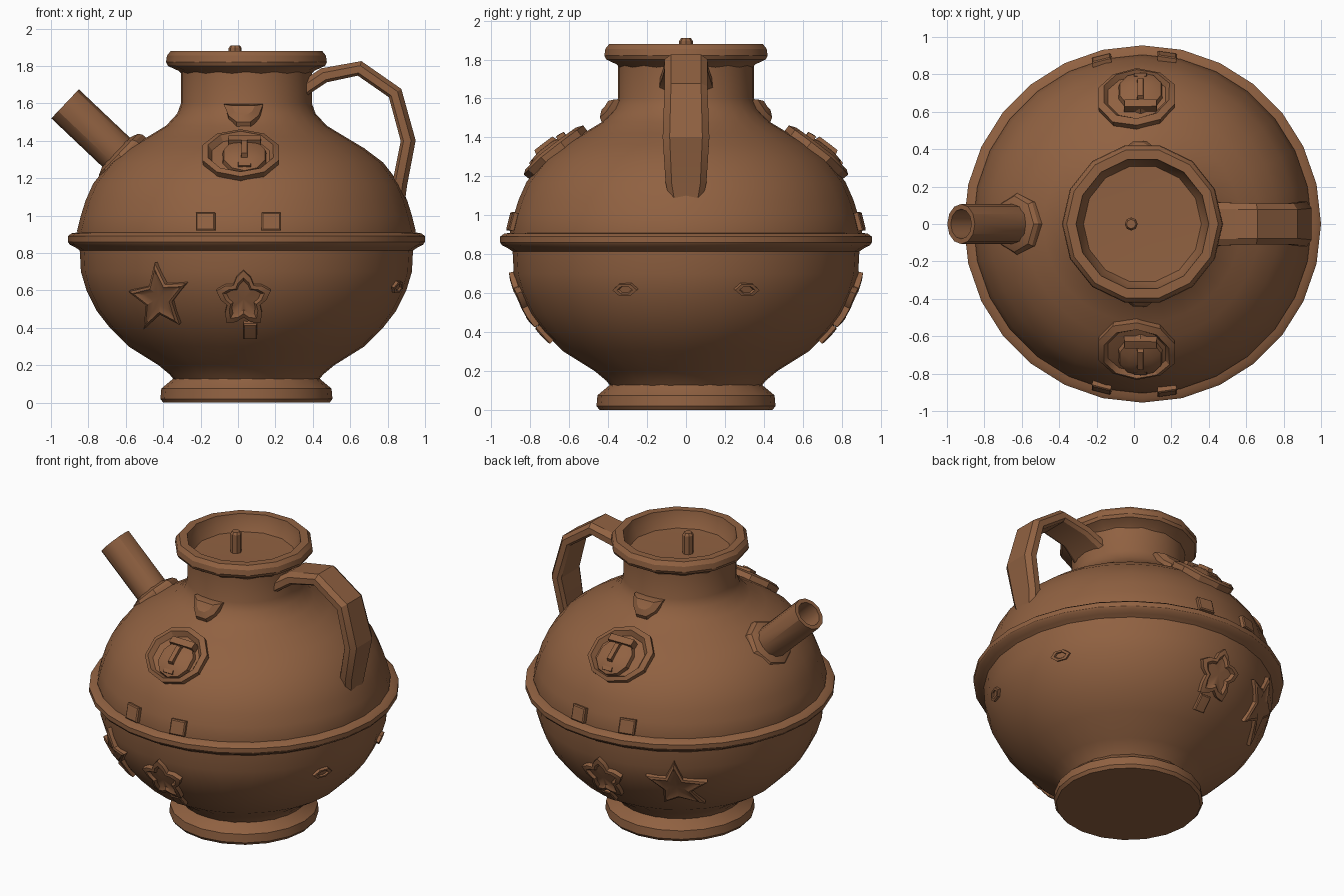
import bpy, bmesh, math
from mathutils import Vector, Matrix

if "Cube" in bpy.data.objects:
    bpy.data.objects.remove(bpy.data.objects["Cube"])

CX = 0.045  # pot axis
clay = bpy.data.materials.new("brown_clay")
clay.diffuse_color = (0.28, 0.12, 0.053, 1)
clay.use_nodes = True
clay.node_tree.nodes["Principled BSDF"].inputs["Base Color"].default_value = clay.diffuse_color


def finish(name, bm, angle=30):
    bmesh.ops.remove_doubles(bm, verts=bm.verts, dist=1e-5)
    bmesh.ops.recalc_face_normals(bm, faces=bm.faces)
    me = bpy.data.meshes.new(name)
    bm.to_mesh(me)
    bm.free()
    me.materials.append(clay)
    ob = bpy.data.objects.new(name, me)
    bpy.context.collection.objects.link(ob)
    bpy.ops.object.select_all(action='DESELECT')
    bpy.context.view_layer.objects.active = ob
    ob.select_set(True)
    bpy.ops.object.shade_smooth_by_angle(angle=math.radians(angle))
    return ob


def skin(bm, rings, closed=False):
    """Bridge rings of points with quads and cap both ends."""
    vs = [[bm.verts.new(p) for p in r] for r in rings]
    n = len(vs[0])
    for a, b in zip(vs, vs[1:]):
        for i in range(n):
            bm.faces.new((a[i], a[(i + 1) % n], b[(i + 1) % n], b[i]))
    return vs


def lathe(name, profile, segs, mat, angle=30):
    bm = bmesh.new()
    rings = [[mat @ Vector((max(r, 0.002) * math.cos(2 * math.pi * i / segs),
                            max(r, 0.002) * math.sin(2 * math.pi * i / segs), z))
              for i in range(segs)] for r, z in profile]
    vs = skin(bm, rings)
    bm.faces.new(vs[0])
    bm.faces.new(vs[-1])
    return finish(name, bm, angle)


AXIS = Matrix.Translation((CX, 0, 0))
BODY = [(.37, .10), (.41, .15), (.47, .20), (.63, .30), (.73, .40), (.80, .49), (.855, .60),
        (.885, .70), (.89, .80), (.905, .92), (.885, 1.0), (.86, 1.08), (.82, 1.17), (.73, 1.285),
        (.63, 1.36), (.53, 1.42), (.43, 1.48), (.37, 1.545), (.35, 1.60), (.35, 1.77)]

# main vessel, foot, waist band and lip
lathe("body", BODY, 28, AXIS)
lathe("foot", [(.445, 0), (.46, .02), (.455, .075), (.395, .125), (.38, .15)], 20, AXIS)
lathe("waist_band", [(.87, .80), (.915, .83), (.945, .845), (.955, .86), (.955, .89),
                     (.935, .905), (.87, .915)], 28, AXIS)
lathe("lip", [(.34, 1.75), (.365, 1.775), (.42, 1.80), (.43, 1.82), (.425, 1.855), (.405, 1.88),
              (.355, 1.88), (.345, 1.83), (.315, 1.775), (.2, 1.772), (0, 1.771)], 14, AXIS)
lathe("centre_knob", [(.035, 1.70), (.035, 1.895), (.025, 1.91)], 8,
      Matrix.Translation((-.015, 0, 0)))

# hollow spout with a flared collar
direction = Vector((-.726, 0, .688))
spout_mat = (Matrix.Translation((-.60, 0, 1.29)) @
             direction.to_track_quat('Z', 'Y').to_matrix().to_4x4())
lathe("spout", [(.10, -.06), (.107, .06), (.107, .447), (.08, .447), (.075, .12), (0, .12)],
      12, spout_mat)
lathe("spout_collar", [(.17, -.06), (.165, .035), (.15, .055), (.10, .075)], 8, spout_mat)

# strap handle swept through a short path: x, z, half width
path = [(.34, 1.67, .14), (.46, 1.75, .115), (.65, 1.787, .11), (.84, 1.655, .11),
        (.91, 1.40, .12), (.865, 1.17, .105), (.85, 1.06, .08)]
bm = bmesh.new()
rings = []
for i, (x, z, w) in enumerate(path):
    a, b = path[max(i - 1, 0)], path[min(i + 1, len(path) - 1)]
    t = Vector((b[0] - a[0], 0, b[1] - a[1])).normalized()
    out = Vector((-t.z, 0, t.x))
    section = [(-1, -.025), (-.8, -.04), (.8, -.04), (1, -.025),
               (1, .015), (.7, .04), (-.7, .04), (-1, .015)]
    rings.append([Vector((x, w * s, z)) + out * o for s, o in section])
vs = skin(bm, rings)
bm.faces.new(vs[0])
bm.faces.new(vs[-1])
finish("handle", bm, 25)


# reliefs: flat outlines projected onto the vessel wall
def radius(z):
    for (r0, z0), (r1, z1) in zip(BODY, BODY[1:]):
        if z0 <= z <= z1:
            return r0 + (r1 - r0) * (z - z0) / (z1 - z0)
    return BODY[-1][0]


def on_wall(u, z, h, side):
    r = radius(z)
    d = math.sqrt(max(r * r - u * u, 0))
    slope = (radius(z + .04) - radius(z - .04)) / .08
    n = Vector((u / r, d / r, -slope)).normalized() * h
    p = Vector((u, d, z)) + n
    if side == "right":
        return Vector((CX + p.y, p.x, p.z))
    return Vector((CX + p.x, p.y * (-1 if side == "front" else 1), p.z))


def relief(name, centre, outline, steps, side):
    """steps: (scale of outline, height above wall), outside to inside."""
    bm = bmesh.new()
    cu, cz = centre
    rings = [[on_wall(cu + u * s, cz + z * s, h, side) for u, z in outline] for s, h in steps]
    vs = skin(bm, rings)
    mid = bm.verts.new(on_wall(cu, cz, steps[-1][1], side))
    last = vs[-1]
    for i in range(len(last)):
        bm.faces.new((last[i], last[(i + 1) % len(last)], mid))
    finish(f"{name}_{side}", bm)


def oval(ru, rz, n=10):
    return [(ru * math.cos(2 * math.pi * (i + .5) / n), rz * math.sin(2 * math.pi * (i + .5) / n))
            for i in range(n)]


def star(ru, rz, inner, turn=0):
    pts = []
    for i in range(10):
        a, k = math.pi / 2 + turn + i * math.pi / 5, inner if i % 2 else 1
        pts.append((ru * k * math.cos(a), rz * k * math.sin(a)))
    return pts


def flower(r):
    n = 20
    return [(r * (.82 + .2 * math.cos(5 * t)) * math.sin(t), r * (.82 + .2 * math.cos(5 * t)) * math.cos(t))
            for t in (2 * math.pi * i / n for i in range(n))]


def box(w, h):
    return [(-w, -h), (w, -h), (w, h), (-w, h)]


FLAT = [(1, -.03), (1, .02), (.85, .025)]
for side in ("front", "back"):
    # mask medallion: rim, face, brow, nose and mouth
    relief("medallion_rim", (-.03, 1.31), oval(.215, .125), 
           [(1, -.03), (.97, .035), (.82, .045), (.74, .012)], side)
    relief("mask_face", (-.01, 1.30), oval(.125, .09), [(1, 0), (.9, .035), (.5, .05)], side)
    relief("mask_brow", (-.01, 1.365), box(.09, .013), [(1, 0), (.9, .06)], side)
    relief("mask_nose", (-.01, 1.315), box(.02, .045), [(1, .02), (.7, .07)], side)
    relief("mask_mouth", (-.01, 1.245), box(.035, .01), [(1, .02), (.9, .05)], side)
    # pendant under the neck
    relief("neck_pendant", (-.015, 1.545),
           [(-.11, .05), (-.085, -.03), (-.04, -.07), (.04, -.07), (.085, -.03), (.11, .05)],
           [(1, -.03), (.9, .025), (.5, .045)], side)
    # studs above the waist
    for u in (-.215, .13):
        relief("shoulder_stud_" + ("left" if u < 0 else "right"), (u, .965), box(.05, .045), FLAT, side)
    # star and rosette below the waist
    relief("star", (-.46, .565), star(.165, .19, .45, .12),
           [(1, -.03), (.97, .022), (.8, .028), (.45, .012)], side)
    relief("rosette", (-.015, .56), flower(.15),
           [(1, -.03), (.97, .025), (.75, .028), (.62, .012)], side)
    relief("rosette_stem", (.02, .395), box(.035, .04), FLAT, side)

# small diamonds below the handle
for u in (-.31, .31):
    relief("diamond_" + ("near" if u < 0 else "far"), (u, .62),
           [(-.065, 0), (-.03, -.03), (.03, -.03), (.065, 0), (.03, .03), (-.03, .03)],
           [(1, -.02), (.95, .015), (.6, .015), (.5, .005)], "right")
